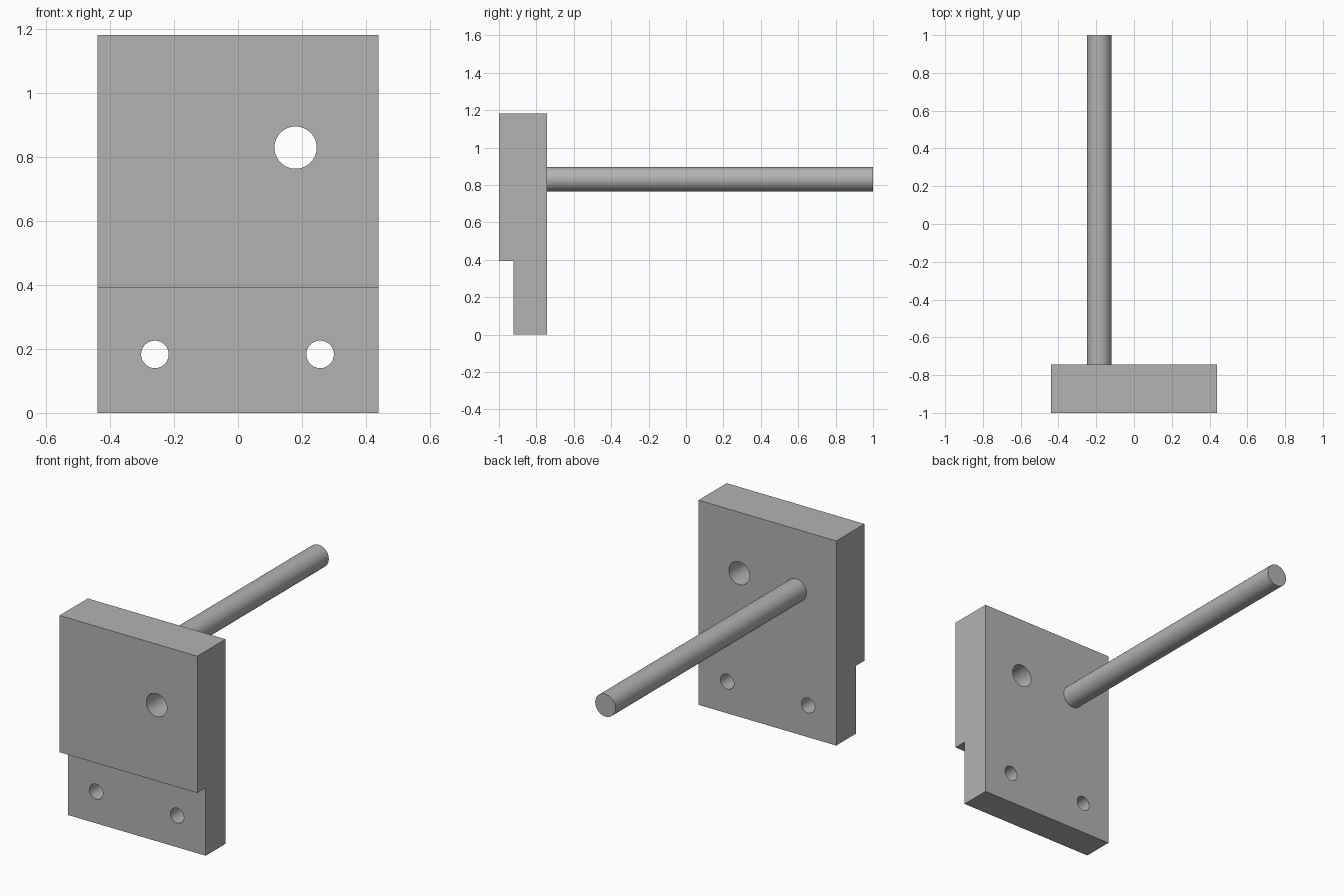
import bpy, bmesh
from math import pi, radians

cube = bpy.data.objects.get("Cube")
if cube:
    bpy.data.objects.remove(cube, do_unlink=True)

BACK_Y = -0.743
HALF_W = 0.44

grey = bpy.data.materials.new("plain grey")
grey.use_nodes = True
colour = (0.45, 0.45, 0.45, 1)
grey.diffuse_color = colour
grey.node_tree.nodes["Principled BSDF"].inputs["Base Color"].default_value = colour


def cylinder(name, x, z, radius, y0, y1):
    """Cylinder running along y from y0 to y1."""
    bpy.ops.mesh.primitive_cylinder_add(
        vertices=64, radius=radius, depth=y1 - y0,
        location=(x, (y0 + y1) / 2, z), rotation=(pi / 2, 0, 0))
    obj = bpy.context.object
    obj.name = name
    obj.data.materials.append(grey)
    return obj


def smooth(obj):
    bpy.ops.object.select_all(action='DESELECT')
    obj.select_set(True)
    bpy.context.view_layer.objects.active = obj
    bpy.ops.object.shade_smooth_by_angle(angle=radians(30))


# Stepped plate: side profile extruded across the width
profile = [(BACK_Y, 0), (BACK_Y, 1.182), (-1, 1.182),
           (-1, 0.392), (-0.923, 0.392), (-0.923, 0)]
bm = bmesh.new()
face = bm.faces.new([bm.verts.new((-HALF_W, y, z)) for y, z in profile])
side = bmesh.ops.extrude_face_region(bm, geom=[face])["geom"]
bmesh.ops.translate(bm, vec=(2 * HALF_W, 0, 0),
                    verts=[v for v in side if isinstance(v, bmesh.types.BMVert)])
bmesh.ops.recalc_face_normals(bm, faces=bm.faces)
mesh = bpy.data.meshes.new("stepped_plate")
bm.to_mesh(mesh)
bm.free()
mesh.materials.append(grey)
plate = bpy.data.objects.new("stepped_plate", mesh)
bpy.context.collection.objects.link(plate)

# Through holes: one large upper hole, two small lower ones
holes = [("upper_hole", 0.18, 0.83, 0.066),
         ("lower_right_hole", -0.26, 0.183, 0.043),
         ("lower_left_hole", 0.257, 0.183, 0.043)]
for name, x, z, radius in holes:
    cutter = cylinder(name + "_cutter", x, z, radius, -1.1, -0.6)
    cutter.hide_render = True
    bpy.context.view_layer.objects.active = plate
    mod = plate.modifiers.new(name, 'BOOLEAN')
    mod.operation = 'DIFFERENCE'
    mod.solver = 'EXACT'
    mod.object = cutter
    bpy.ops.object.modifier_apply(modifier=mod.name)
    bpy.data.objects.remove(cutter, do_unlink=True)
smooth(plate)

# Long rod standing out from the back of the plate
rod = cylinder("rear_rod", -0.185, 0.83, 0.065, BACK_Y - 0.01, 1)
smooth(rod)
